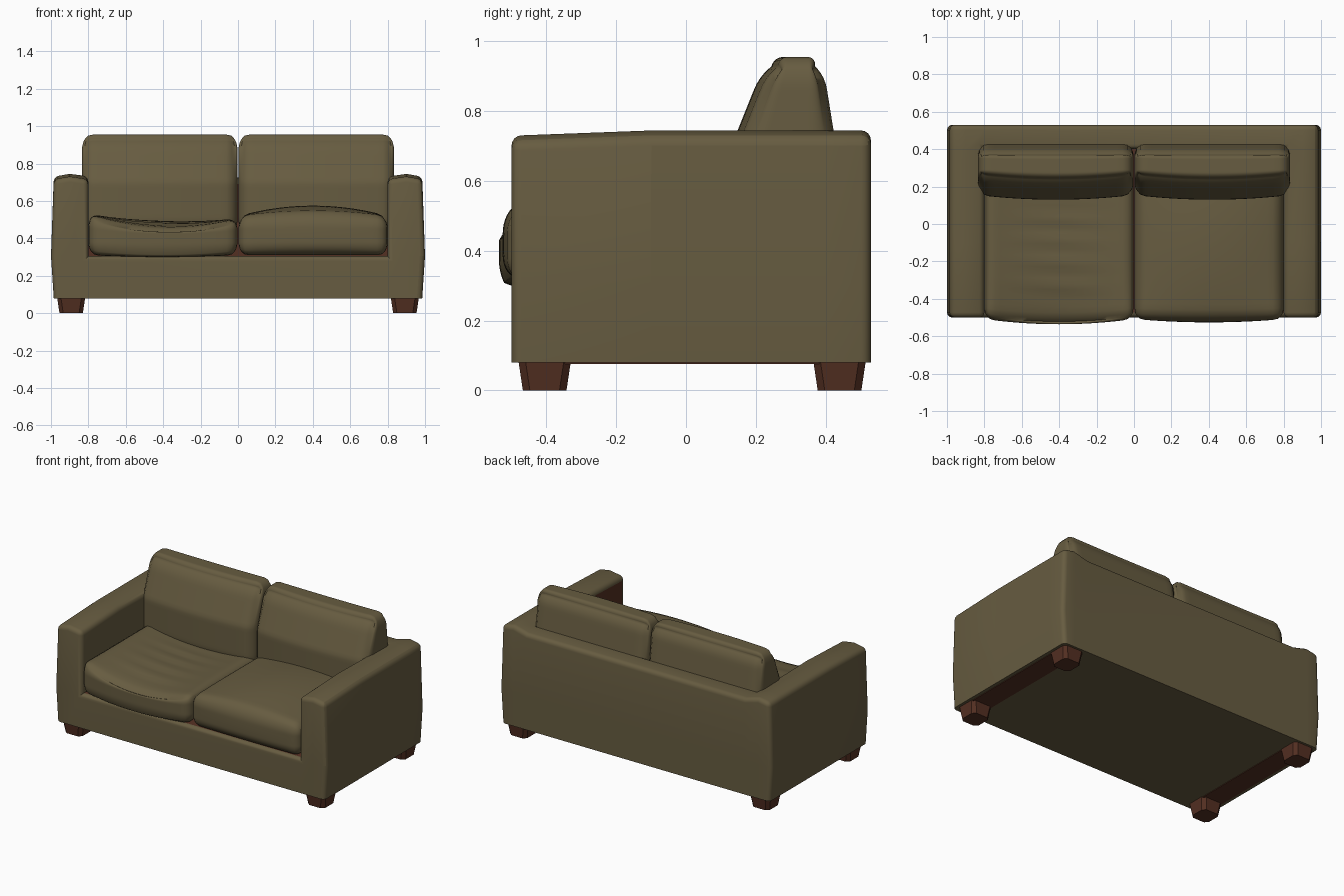
import bpy, bmesh, math
from mathutils import Vector

if "Cube" in bpy.data.objects:
    bpy.data.objects.remove(bpy.data.objects["Cube"])


def material(name, rgb):
    m = bpy.data.materials.new(name)
    m.use_nodes = True
    m.diffuse_color = (*rgb, 1)
    bsdf = next(n for n in m.node_tree.nodes if n.type == 'BSDF_PRINCIPLED')
    bsdf.inputs["Base Color"].default_value = (*rgb, 1)
    return m


OLIVE = material("olive_fabric", (0.135, 0.107, 0.052))
BROWN = material("brown_wood", (0.088, 0.029, 0.016))


def finish(name, bm, mats, angle=40):
    bmesh.ops.recalc_face_normals(bm, faces=bm.faces)
    mesh = bpy.data.meshes.new(name)
    bm.to_mesh(mesh)
    bm.free()
    for m in mats:
        mesh.materials.append(m)
    ob = bpy.data.objects.new(name, mesh)
    bpy.context.collection.objects.link(ob)
    bpy.ops.object.select_all(action='DESELECT')
    ob.select_set(True)
    bpy.context.view_layer.objects.active = ob
    bpy.ops.object.shade_smooth_by_angle(angle=math.radians(angle))
    return ob


def bevel(bm, edges, width, segments):
    bmesh.ops.bevel(bm, geom=edges, offset=width, segments=segments, profile=0.5,
                    affect='EDGES', clamp_overlap=True, material=0)


def soft_box(name, lo, hi, radius, shape):
    """Rounded box; shape(u, co) adjusts each point, u running -1..1."""
    bm = bmesh.new()
    bmesh.ops.create_cube(bm, size=2)
    bmesh.ops.subdivide_edges(bm, edges=bm.edges[:], cuts=27, use_grid_fill=True)
    lo, hi = Vector(lo), Vector(hi)
    mid, half = (lo + hi) / 2, (hi - lo) / 2
    for v in bm.verts:
        u = v.co.copy()
        core, d = Vector(), Vector()
        for i in range(3):
            limit = half[i] - radius[i]
            p = u[i] * half[i]
            core[i] = max(-limit, min(limit, p))
            d[i] = (p - core[i]) / radius[i]
        if d.length > 0:
            d.normalize()
        co = mid + core + Vector(d[i] * radius[i] for i in range(3))
        shape(u, co)
        v.co = co
    return finish(name, bm, [OLIVE], 60)


# Frame: base, arms and back in one shell, with a wooden deck under the cushions
xs = [-0.985, -0.9, -0.8, 0.8, 0.9, 0.985]
ys = [-0.5, -0.1, 0.40, 0.53]
bm = bmesh.new()
grid = [[bm.verts.new((x, y, 0.08)) for x in xs] for y in ys]
for j in range(len(ys) - 1):
    for i in range(len(xs) - 1):
        bm.faces.new((grid[j][i], grid[j][i + 1], grid[j + 1][i + 1], grid[j + 1][i]))
bmesh.ops.recalc_face_normals(bm, faces=bm.faces)


def raise_faces(faces, height):
    out = bmesh.ops.extrude_face_region(bm, geom=faces, use_keep_orig=False)["geom"]
    for v in out:
        if isinstance(v, bmesh.types.BMVert):
            v.co.z = height(v.co)
    bmesh.ops.delete(bm, geom=[f for f in faces if f.is_valid], context='FACES_ONLY')
    return [f for f in out if isinstance(f, bmesh.types.BMFace)]


def rim_height(co):
    crown = 0.015 if 0.85 < abs(co.x) < 0.95 else 0
    front_dip = 0.015 if co.y < -0.3 else 0
    inner_dip = 0.012 if abs(co.x) < 0.85 and co.y > 0.3 else 0
    return 0.73 + crown - front_dip - inner_dip


floor = [bm.faces.new([bm.verts.new((x, y, 0.08)) for x, y in
                       ((-0.985, -0.5), (-0.985, 0.53), (0.985, 0.53), (0.985, -0.5))])]
deck = raise_faces([f for f in bm.faces if f not in floor], lambda co: 0.305)
upper = []
for f in deck:
    c = f.calc_center_median()
    if abs(c.x) > 0.8 or c.y > 0.4:
        upper.append(f)
    else:
        f.material_index = 1
raise_faces(upper, rim_height)
for v in bm.verts:
    if abs(v.co.x) > 0.95 and 0.2 < v.co.z < 0.4:
        v.co.x *= 1.015
bmesh.ops.remove_doubles(bm, verts=bm.verts, dist=0.0001)
bmesh.ops.recalc_face_normals(bm, faces=bm.faces)
sharp = [e for e in bm.edges if len(e.link_faces) == 2 and e.calc_face_angle() > 0.6
         and e.is_convex]
bevel(bm, sharp, 0.028, 4)
finish("sofa_frame", bm, [OLIVE, BROWN])


# Seat cushions: one plump, one sagging with creases
def plump(u, co):
    across, along = 1 - u.x ** 2, 1 - u.y ** 2
    if u.z > 0:
        co.z += u.z * 0.055 * across * (0.35 + 0.65 * along)
    if u.y < 0:
        co.y += u.y * 0.018 * across * (1 - 0.5 * u.z ** 2)


def sagging(u, co):
    across = 1 - u.x ** 2
    front = max(0, -u.y) ** 2
    if u.z > 0:
        co.z -= u.z * (across * (0.03 + 0.04 * front) + 0.012 * u.x)
        if u.z > 0.99 and -0.42 < co.y < 0.08:
            co.z += 0.004 * math.sin(co.y * 55 + u.x) * across ** 3
    if u.y < 0:
        co.y += u.y * 0.028 * across
        if u.z < 0:
            co.z += u.z * 0.022 * across * front ** 3


soft_box("left_seat_cushion", (0.003, -0.508, 0.31), (0.80, 0.3, 0.52), (0.05, 0.05, 0.07), plump)
soft_box("right_seat_cushion", (-0.80, -0.508, 0.31), (-0.003, 0.3, 0.52), (0.05, 0.05, 0.07), sagging)


# Back cushions: wedge section, leaning on the back
def wedge(u, co):
    lean = max(0, (co.z - 0.70) / 0.25)
    front = (1 - u.y) / 2
    co.y += lean * (0.10 * front - 0.04 * (1 - front)) + 0.025 * front * u.x ** 2


for side, a, b in (("left", 0.002, 0.835), ("right", -0.835, -0.002)):
    soft_box(side + "_back_cushion", (a, 0.13, 0.42), (b, 0.43, 0.955), (0.05, 0.08, 0.09), wedge)

# Tapered feet, and the wooden rails joining them beneath the arms
for sx, side in ((1, "left"), (-1, "right")):
    for y, end in ((-0.405, "front"), (0.44, "back")):
        bm = bmesh.new()
        bmesh.ops.create_cube(bm, size=1)
        for v in bm.verts:
            w = 0.152 if v.co.z > 0 else 0.125
            v.co = (v.co.x * w + sx * 0.892, v.co.y * w + y, 0.09 if v.co.z > 0 else 0)
        bevel(bm, [e for e in bm.edges if abs(e.verts[0].co.z - e.verts[1].co.z) > 0.05], 0.02, 1)
        finish(side + "_" + end + "_foot", bm, [BROWN], 20)
    bm = bmesh.new()
    bmesh.ops.create_cube(bm, size=1)
    for v in bm.verts:
        v.co = (v.co.x * 0.14 + sx * 0.892, v.co.y * 0.75 + 0.015, v.co.z * 0.008 + 0.08)
    finish(side + "_rail", bm, [BROWN])
